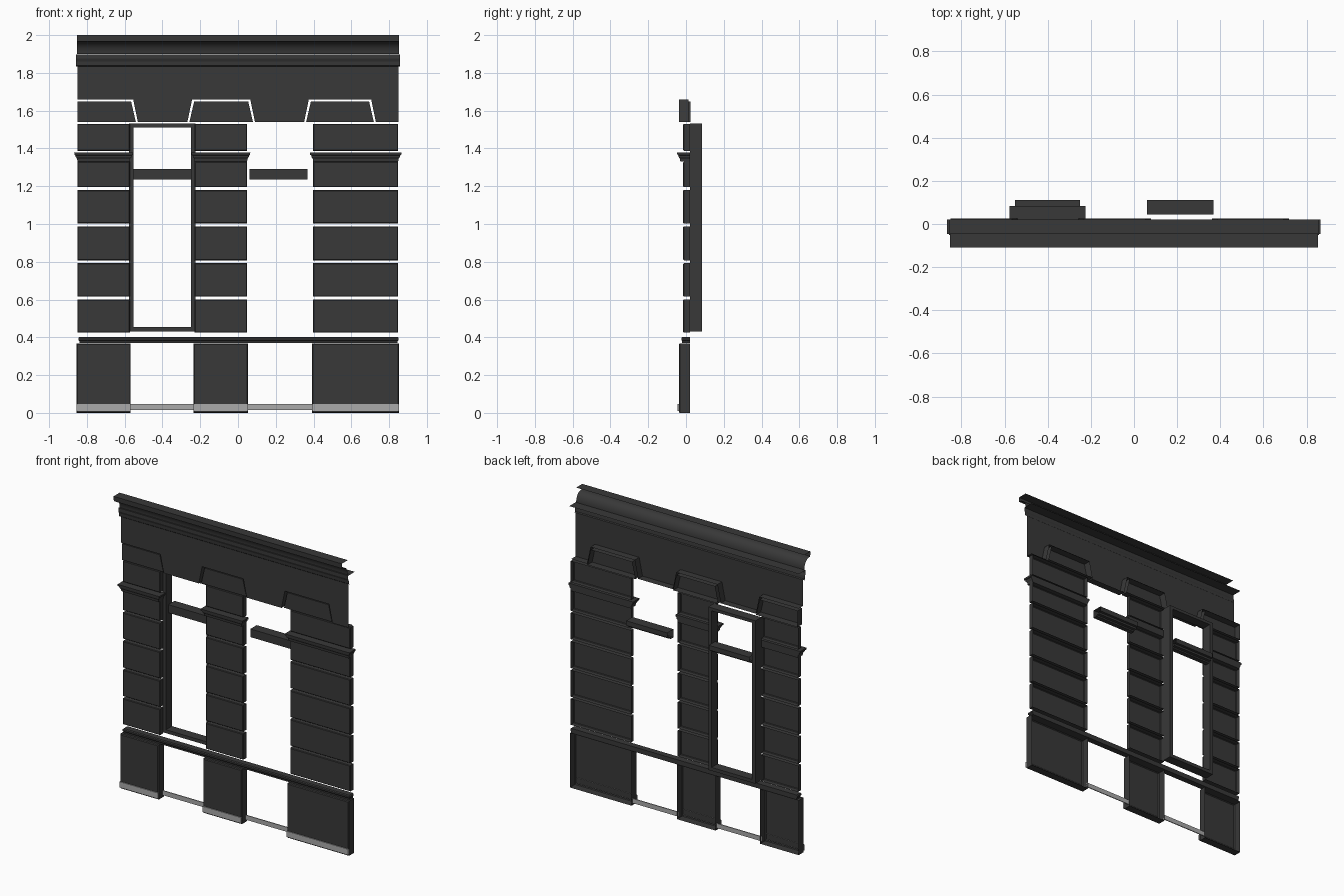
import bpy, bmesh, math

if "Cube" in bpy.data.objects:
    bpy.data.objects.remove(bpy.data.objects["Cube"], do_unlink=True)


def material(name, grey):
    m = bpy.data.materials.new(name)
    m.use_nodes = True
    colour = (grey, grey, grey, 1)
    m.diffuse_color = colour
    m.node_tree.nodes["Principled BSDF"].inputs["Base Color"].default_value = colour
    return m


STONE = material("dark_stone", 0.04)
SKIRT = material("pale_grey_skirting", 0.4)


def loft(name, rings, closed=True, cap_first=False, cap_last=False, mat=STONE):
    """Join equal-length rings of points with quads, with optional end faces."""
    bm = bmesh.new()
    rows = [[bm.verts.new(p) for p in ring] for ring in rings]
    n = len(rows[0])
    for a, b in zip(rows, rows[1:]):
        for i in range(n if closed else n - 1):
            j = (i + 1) % n
            bm.faces.new((a[i], a[j], b[j], b[i]))
    if cap_first:
        bm.faces.new(rows[0])
    if cap_last:
        bm.faces.new(rows[-1])
    bmesh.ops.recalc_face_normals(bm, faces=bm.faces)
    mesh = bpy.data.meshes.new(name)
    bm.to_mesh(mesh)
    bm.free()
    mesh.materials.append(mat)
    ob = bpy.data.objects.new(name, mesh)
    bpy.context.collection.objects.link(ob)
    return ob


def rect(x0, x1, z0, z1, y, inset=0):
    return [(x0 + inset, y, z0 + inset), (x1 - inset, y, z0 + inset),
            (x1 - inset, y, z1 - inset), (x0 + inset, y, z1 - inset)]


def shell(name, x0, x1, z0, z1, front, back=0.02, chamfer=0.004):
    """Facing stone, open at the back, with a small chamfer on the face."""
    return loft(name, [rect(x0, x1, z0, z1, back), rect(x0, x1, z0, z1, front + chamfer),
                       rect(x0, x1, z0, z1, front, chamfer)], cap_last=True)


def moulding(name, x0, x1, front, steps, back=0.02):
    """Moulding returned at both ends; steps are (projection, height)."""
    rings = [[(x0 - d, back, z), (x0 - d, front - d, z), (x1 + d, front - d, z), (x1 + d, back, z)]
             for d, z in steps]
    return loft(name, rings, cap_first=True, cap_last=True)


def sweep(name, profile, half_width, centre=0, closed=False):
    """Profile of (y, z) points run along x with open ends."""
    return loft(name, [[(centre + s * half_width, y, z) for y, z in profile] for s in (-1, 1)], closed)


def smooth(ob):
    bpy.ops.object.select_all(action="DESELECT")
    ob.select_set(True)
    bpy.context.view_layer.objects.active = ob
    bpy.ops.object.shade_smooth_by_angle(angle=math.radians(30))


# Piers: plinth, skirting, courses and capital band
piers = {"right": (-0.85, -0.573), "middle": (-0.23, 0.048), "left": (0.398, 0.848)}
courses = [(0.425, 0.60), (0.615, 0.793), (0.808, 0.987), (1.003, 1.18), (1.195, 1.33), (1.387, 1.53)]
for side, (x0, x1) in piers.items():
    shell(side + "_plinth", x0 - 0.005, x1 + 0.005, 0, 0.368, -0.038, chamfer=0.005)
    loft(side + "_skirting", [rect(x0 - 0.005, x1 + 0.005, 0.01, 0.048, y) for y in (-0.036, -0.044)],
         cap_last=True, mat=SKIRT)
    for i, (z0, z1) in enumerate(courses):
        shell(f"{side}_course_{i + 1}", x0, x1, z0, z1, -0.015)
    moulding(side + "_band", x0, x1, -0.03,
             [(0.0, 1.33), (0.002, 1.345), (0.009, 1.355), (0.01, 1.363), (0.016, 1.366), (0.017, 1.378)])

# Skirting strips across the two openings
for side, x0, x1 in (("right", -0.57, -0.235), ("left", 0.053, 0.393)):
    loft(side + "_opening_skirting", [rect(x0, x1, 0.015, 0.046, y) for y in (0.012, 0.006)],
         cap_first=True, cap_last=True, mat=SKIRT)

# Sill course along the whole front
moulding("sill_course", -0.84, 0.845, -0.02,
         [(0, 0.37), (0, 0.38), (0.005, 0.386), (0.005, 0.396), (0, 0.402)])

# Window frame
outer, inner = (-0.577, -0.225, 0.432, 1.532), (-0.552, -0.25, 0.455, 1.512)
front, back = 0.02, 0.084
loft("window_frame", [rect(*outer, front), rect(*outer, back), rect(*inner, back),
                      rect(*inner, front), rect(*outer, front)])

# Transoms with a stepped underside, open at the ends
transom = [(0.045, 1.235), (0.045, 1.29), (0.112, 1.29), (0.112, 1.258), (0.095, 1.258),
           (0.095, 1.245), (0.075, 1.245), (0.075, 1.235)]
sweep("right_transom", transom, 0.151, -0.401, True)
sweep("left_transom", transom, 0.154, 0.215, True)

# Frieze sheet with hanging keystones
top, bottom, end = 1.66, 1.54, 0.85
edge = [(-end, top), (-0.555, top), (-0.53, bottom), (-0.268, bottom), (-0.243, top), (0.065, top),
        (0.09, bottom), (0.35, bottom), (0.375, top), (0.705, top), (0.73, bottom), (end, bottom)]
face = [(x, -0.036, z) for x, z in edge]
loft("frieze", [face + [(end, -0.036, 1.835), (-end, -0.036, 1.835)]], cap_last=True)
loft("frieze_return", [face, [(x, 0.012, z) for x, z in edge]], closed=False)

# Lintel stones between the keystones
gap = 0.011
for name, t0, t1, b0, b1 in (("right", -end, -0.555 - gap, -end, -0.53 - gap),
                             ("middle", -0.243 + gap, 0.065 - gap, -0.268 + gap, 0.09 - gap),
                             ("left", 0.375 + gap, 0.705 - gap, 0.35 + gap, 0.73 - gap)):
    loft(name + "_lintel_stone", [[(b0, y, bottom), (b1, y, bottom), (t1, y, top - gap), (t0, y, top - gap)]
                                  for y in (0.025, -0.025)], cap_last=True)

# Bed band under the cornice, with a ledge behind
sweep("cornice_band", [(0.02, 1.898), (-0.05, 1.898), (-0.05, 1.875), (-0.044, 1.86), (-0.042, 1.84),
                       (-0.036, 1.835)], 0.858)

# Crown: fascia over a hollow curve
cove = [(-0.045 - 0.05 * (1 - math.cos(t)), 1.9 + 0.065 * math.sin(t))
        for t in (math.pi / 2 * i / 8 for i in range(9))]
smooth(sweep("cornice_crown", cove + [(-0.108, 1.967), (-0.11, 2.0), (-0.045, 2.0)], 0.852))
